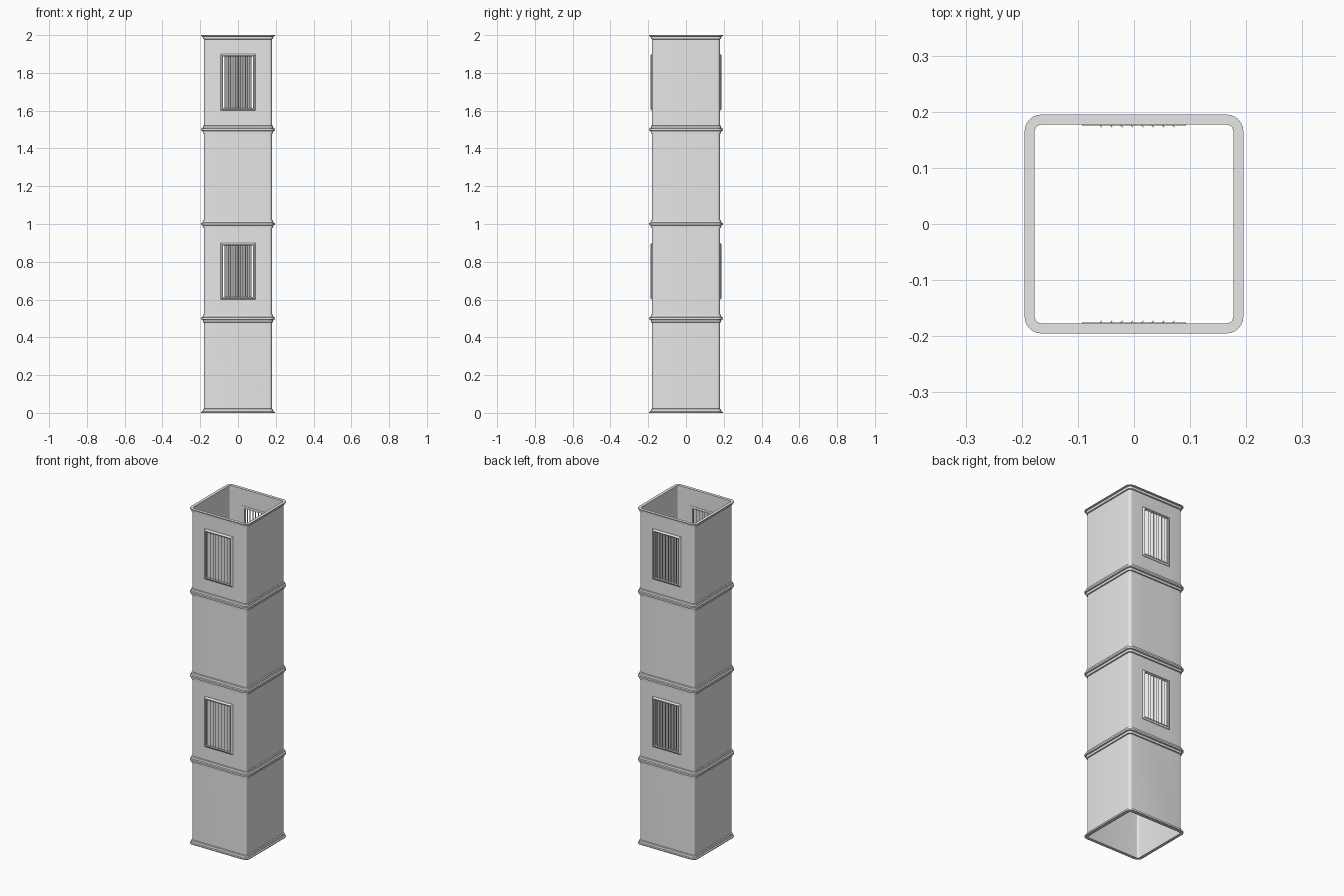
import bpy, bmesh, math
from mathutils import Matrix, Vector

cube = bpy.data.objects.get("Cube")
if cube:
    bpy.data.objects.remove(cube, do_unlink=True)

metal = bpy.data.materials.new("plain grey metal")
metal.use_nodes = True
GREY = (0.8, 0.8, 0.8, 1)
metal.diffuse_color = GREY
metal.node_tree.nodes["Principled BSDF"].inputs["Base Color"].default_value = GREY


def finish(name, bm):
    bmesh.ops.recalc_face_normals(bm, faces=bm.faces)
    mesh = bpy.data.meshes.new(name)
    bm.to_mesh(mesh)
    bm.free()
    mesh.materials.append(metal)
    obj = bpy.data.objects.new(name, mesh)
    bpy.context.collection.objects.link(obj)
    return obj


def closed_sweep(name, loops):
    """Join equal-length loops into a closed ring."""
    bm = bmesh.new()
    rings = [[bm.verts.new(p) for p in loop] for loop in loops]
    for a, b in zip(rings, rings[1:] + rings[:1]):
        for i in range(len(a)):
            j = (i + 1) % len(a)
            bm.faces.new((a[i], a[j], b[j], b[i]))
    return finish(name, bm)


CORNER = 0.165   # centre of the rounded corners


def rounded_square(half, z, steps=6):
    r = half - CORNER
    pts = []
    for q, (sx, sy) in enumerate(((1, 1), (-1, 1), (-1, -1), (1, -1))):
        for k in range(steps + 1):
            a = math.pi / 2 * (q + k / steps)
            pts.append((sx * CORNER + r * math.cos(a), sy * CORNER + r * math.sin(a), z))
    return pts


def square_ring(name, profile, z0=0, flip=1):
    return closed_sweep(name, [rounded_square(h, z0 + flip * z) for h, z in profile])


# Duct wall, with window openings cut front and back
wall = square_ring("duct_wall", [(0.177, 0), (0.18, 0), (0.18, 2), (0.177, 2)])
bm = bmesh.new()
for z in (0.75, 1.75):
    bmesh.ops.create_cube(bm, size=1, matrix=Matrix.Translation((0, 0, z))
                          @ Matrix.Diagonal((0.166, 0.6, 0.28, 1)))
cutter = finish("window_cutter", bm)
cutter.hide_render = True
mod = wall.modifiers.new("windows", "BOOLEAN")
mod.operation = "DIFFERENCE"
mod.solver = "EXACT"
mod.object = cutter
bpy.context.view_layer.update()
cut = bpy.data.meshes.new_from_object(wall.evaluated_get(bpy.context.evaluated_depsgraph_get()))
wall.modifiers.clear()
wall.data = cut
bpy.data.objects.remove(cutter, do_unlink=True)

# Flanges: thin lips at the module ends, thicker bands at mid height
end_lip = [(0.177, 0), (0.195, 0), (0.195, 0.005), (0.187, 0.007),
           (0.186, 0.02), (0.18, 0.022), (0.177, 0.022)]
band = [(0.178, -0.022), (0.186, -0.02), (0.187, -0.007), (0.195, -0.005),
        (0.195, 0.005), (0.187, 0.007), (0.186, 0.02), (0.178, 0.022)]
flanges = [square_ring("bottom_flange", end_lip, 0, 1),
           square_ring("joint_flange_lower", end_lip, 1, -1),
           square_ring("joint_flange_upper", end_lip, 1, 1),
           square_ring("top_flange", end_lip, 2, -1),
           square_ring("lower_band", band, 0.5),
           square_ring("upper_band", band, 1.5)]


# Louvred grilles: chamfered frame plus angled vertical slats
def grille(tag, side, zc):
    def rect(half, depth):
        hz = half + 0.057
        return [(sx * half, side * depth, zc + sz * hz)
                for sx, sz in ((-1, -1), (1, -1), (1, 1), (-1, 1))]

    frame = [(0.093, 0.1755), (0.093, 0.182), (0.084, 0.189), (0.079, 0.187), (0.079, 0.1755)]
    closed_sweep(tag + "_grille_frame", [rect(h, d) for h, d in frame])
    bm = bmesh.new()
    for k in range(8):
        x = (k - 3.5) * 0.0185
        m = (Matrix.Translation((x, side * 0.18, zc))
             @ Matrix.Rotation(-side * math.pi / 4, 4, "Z")
             @ Matrix.Diagonal((0.021, 0.0015, 0.274, 1)))
        bmesh.ops.create_cube(bm, size=1, matrix=m)
    finish(tag + "_grille_slats", bm)


for level, z in (("lower", 0.75), ("upper", 1.75)):
    grille(level + "_front", -1, z)
    grille(level + "_back", 1, z)

# Smooth the rounded corners only
bpy.ops.object.select_all(action="DESELECT")
for obj in flanges + [wall]:
    obj.select_set(True)
bpy.context.view_layer.objects.active = wall
bpy.ops.object.shade_smooth_by_angle(angle=math.radians(25))
